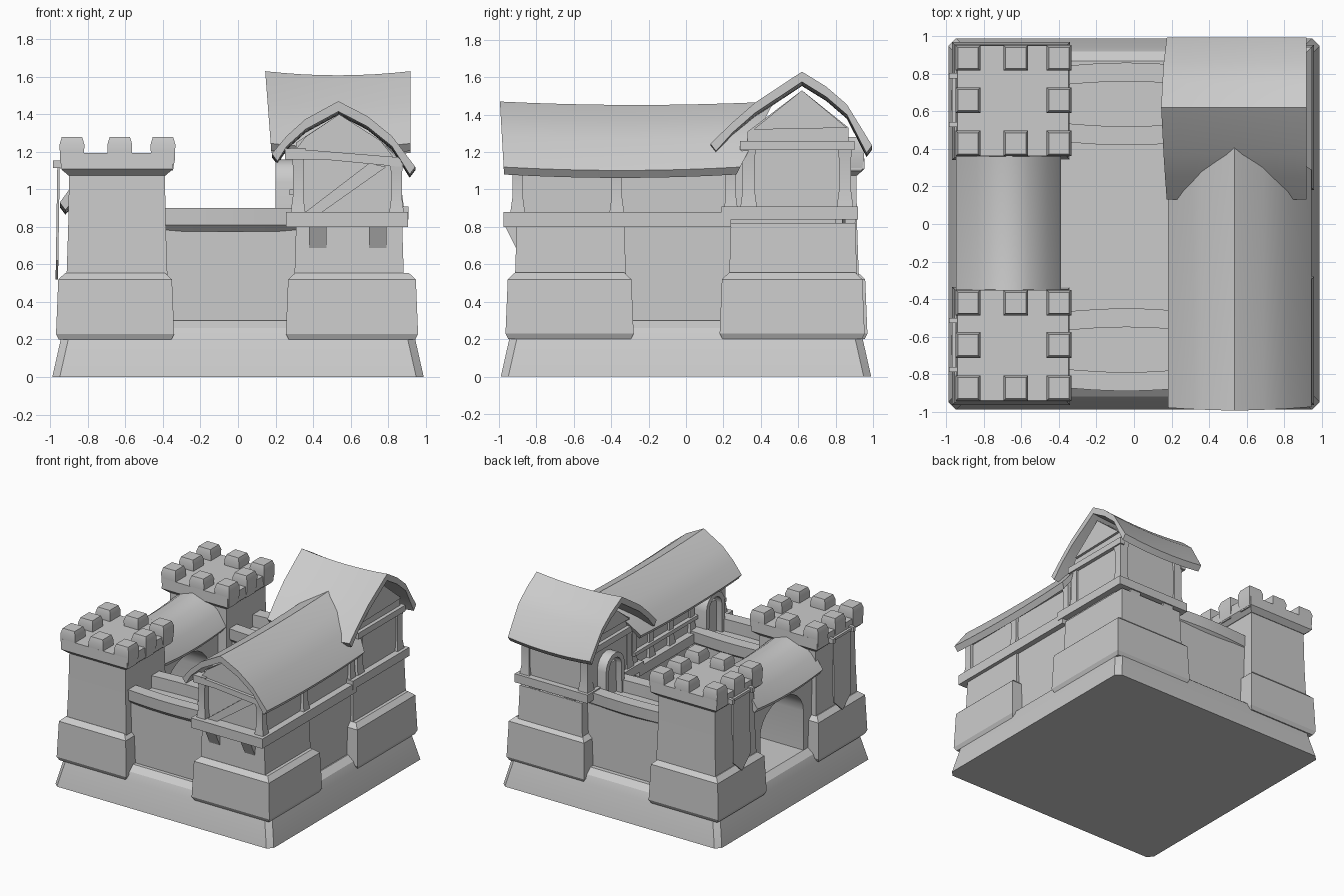
import bpy, bmesh, math

if "Cube" in bpy.data.objects:
    bpy.data.objects.remove(bpy.data.objects["Cube"])


def loft(name, rings, smooth=25):
    """Skin a list of equal-length rings and cap both ends."""
    bm = bmesh.new()
    vs = [[bm.verts.new(p) for p in r] for r in rings]
    n = len(rings[0])
    for a, b in zip(vs, vs[1:]):
        for i in range(n):
            bm.faces.new((a[i], a[(i + 1) % n], b[(i + 1) % n], b[i]))
    bm.faces.new(vs[0])
    bm.faces.new(vs[-1][::-1])
    bmesh.ops.recalc_face_normals(bm, faces=bm.faces)
    me = bpy.data.meshes.new(name)
    bm.to_mesh(me)
    bm.free()
    me.shade_smooth()
    me.set_sharp_from_angle(angle=math.radians(smooth))
    ob = bpy.data.objects.new(name, me)
    bpy.context.collection.objects.link(ob)
    return ob


def stack(name, x0, x1, y0, y1, levels, c=0.0):
    """Vertical block: levels are (z, inset); c chamfers the plan corners."""
    rings = []
    for z, i in levels:
        a, b, d, e = x0 + i, x1 - i, y0 + i, y1 - i
        if c:
            r = [(a + c, d), (b - c, d), (b, d + c), (b, e - c),
                 (b - c, e), (a + c, e), (a, e - c), (a, d + c)]
        else:
            r = [(a, d), (b, d), (b, e), (a, e)]
        rings.append([(x, y, z) for x, y in r])
    return loft(name, rings)


def box(name, x0, x1, y0, y1, z0, z1):
    return stack(name, x0, x1, y0, y1, [(z0, 0), (z1, 0)])


def prism(name, prof, axis, a, b):
    """Extrude a (u, z) profile along x or y."""
    f = (lambda u, z, t: (t, u, z)) if axis == 'x' else (lambda u, z, t: (u, t, z))
    return loft(name, [[f(u, z, t) for u, z in prof] for t in (a, b)])


def roof(name, outer, axis, a, b, sag, rake_a=0.0, rake_b=0.0, thick=0.055, smooth=40):
    """Sagging roof shell; rakes push the ridge past the eaves at each end."""
    lo, hi = min(z for _, z in outer), max(z for _, z in outer)
    inner = [(u, z - thick) for u, z in outer]
    inner[0] = (outer[0][0] + 0.03, outer[0][1] - 0.04)
    inner[-1] = (outer[-1][0] - 0.03, outer[-1][1] - 0.04)
    prof = outer + inner[::-1]
    rings = []
    for k in range(9):
        t = k / 8
        ring = []
        for u, z in prof:
            h = (z - lo) / (hi - lo)
            s = (a - rake_a * h) * (1 - t) + (b + rake_b * h) * t
            zz = z - sag * 4 * t * (1 - t)
            ring.append((s, u, zz) if axis == 'x' else (u, s, zz))
        rings.append(ring)
    return loft(name, rings, smooth)


def post(name, x, y, z0, z1, w=0.08):
    """Timber post flaring at both ends."""
    h = w / 2
    return stack(name, x - h, x + h, y - h, y + h,
                 [(z0, 0), (z0 + 0.09, 0.012), (z1 - 0.09, 0.012), (z1, 0)])


FOOT = [(0.2, 0.015), (0.23, 0), (0.52, 0.012), (0.555, 0.05)]

# Sloped plinth
stack("base", -0.99, 0.99, -0.99, 0.99,
      [(0, 0), (0.2, 0.045), (0.26, 0.07), (0.3, 0.12)], c=0.04)

# Two battlemented towers, with banners on the outer side
for tag, cy in (("front", -0.645), ("back", 0.66)):
    stack(tag + "_tower_foot", -0.97, -0.34, cy - 0.32, cy + 0.31, FOOT)
    stack(tag + "_tower_shaft", -0.915, -0.375, cy - 0.27, cy + 0.265,
          [(0.5, 0), (0.8, 0.01), (1.1, 0.015)])
    stack(tag + "_tower_rim", -0.945, -0.345, cy - 0.3, cy + 0.295,
          [(1.075, 0.04), (1.11, 0), (1.195, 0.003)])
    for i, mx in enumerate((-0.885, -0.63, -0.40)):
        for j, my in enumerate((-0.23, 0, 0.225)):
            if (i, j) != (1, 1):
                stack(tag + "_merlon", mx - 0.066, mx + 0.066, cy + my - 0.068, cy + my + 0.068,
                      [(1.1, 0.014), (1.16, 0.002), (1.24, 0), (1.28, 0.012)])
    box(tag + "_banner_pole", -0.97, -0.95, cy - 0.14, cy + 0.14, 1.125, 1.145)
    for s in (-1, 1):
        box(tag + "_pole_knob", -0.985, -0.92, cy + s * 0.13 - 0.014, cy + s * 0.13 + 0.014, 1.115, 1.155)
    cloth = [(cy - 0.11, 1.135), (cy + 0.11, 1.135), (cy + 0.11, 0.62), (cy, 0.52), (cy - 0.11, 0.62)]
    loft(tag + "_banner", [[(x - (1.135 - z) * 0.015, y, z) for y, z in cloth] for x in (-0.963, -0.95)])

# Arched gatehouse between the towers
arch = [(0.28 * math.cos(math.pi * k / 12), 0.62 + 0.22 * math.sin(math.pi * k / 12)) for k in range(13)]
prism("gate_arch", [(0.42, 0.25), (0.42, 1.0), (-0.4, 1.0), (-0.4, 0.25), (-0.28, 0.25)]
      + arch[::-1] + [(0.28, 0.25)], 'x', -0.87, -0.46)
roof("gate_roof", [(-0.95, 0.93), (-0.87, 1.04), (-0.77, 1.12), (-0.665, 1.155),
                   (-0.56, 1.12), (-0.46, 1.04), (-0.39, 0.93)], 'y', -0.42, 0.43, 0.025, thick=0.09)

# Front and back curtain walls with bowed parapets
for tag, s, c in (("front", -1, -0.67), ("back", 1, 0.64)):
    box(tag + "_curtain_wall", -0.42, 0.34, c - 0.17, c + 0.195, 0.2, 0.8)
    for side, d in (("outer", s), ("inner", -s)):
        prof = [(0.16, 0.775), (0.195, 0.81), (0.2, 0.9), (0.1, 0.9), (0.1, 0.78)]
        rings = []
        for k in range(9):
            x = -0.4 + 0.72 * k / 8
            bow = 0.02 * math.sin(math.pi * k / 8)
            rings.append([(x, c + d * (u + bow), z) for u, z in prof])
        loft(tag + "_" + side + "_parapet", rings)

# Stone lower storey of the two halls
box("hall_core", 0.31, 0.86, -0.8, 0.8, 0.2, 0.86)
for tag, y0, y1 in (("front", -0.965, -0.28), ("back", 0.18, 0.955)):
    stack(tag + "_hall_foot", 0.255, 0.96, y0, y1, FOOT)
    stack(tag + "_hall_shaft", 0.3, 0.885, y0 + 0.05, y1 - 0.04, [(0.5, 0), (0.82, 0.01)])
stack("front_hall_band", 0.255, 0.905, -0.975, 0.24, [(0.8, 0), (0.88, 0)])
stack("back_hall_band", 0.25, 0.91, 0.19, 0.92, [(0.84, 0), (0.91, 0)])

# Wedge brackets under the timber bands
for x in (0.425, 0.745):
    prism("front_bracket", [(-0.965, 0.8), (-0.87, 0.8), (-0.87, 0.66), (-0.9, 0.67)], 'x', x - 0.047, x + 0.047)
    prism("back_bracket", [(0.91, 0.84), (0.85, 0.84), (0.85, 0.72), (0.88, 0.75)], 'x', x - 0.047, x + 0.047)

# Timber upper storeys
prism("front_hall_upper", [(0.31, 0.85), (0.85, 0.85), (0.85, 1.17), (0.76, 1.26),
                           (0.54, 1.4), (0.31, 1.25)], 'y', -0.88, 0.4)
prism("back_hall_upper", [(0.33, 0.87), (0.87, 0.87), (0.87, 1.33), (0.62, 1.53), (0.33, 1.31)], 'x', 0.28, 0.86)
for y in (-0.9, -0.37, 0.24):
    post("hall_right_post", 0.845, y, 0.87, 1.17)
for y in (-0.9, -0.5, -0.23, 0.03, 0.25):
    post("hall_court_post", 0.32, y, 0.87, 1.22)
for x in (0.31, 0.84):
    for y in (0.335, 0.85):
        post("back_hall_post", x, y, 0.9, 1.26, 0.09)
box("hall_right_beam", 0.83, 0.875, -0.92, 0.27, 1.12, 1.17)
box("hall_court_beam", 0.285, 0.33, -0.92, 0.27, 1.17, 1.22)
box("hall_court_sill", 0.275, 0.33, -0.92, 0.27, 0.97, 1.0)

# Gable framing
prism("front_gable_beam", [(0.25, 1.16), (0.45, 1.16), (0.87, 1.12), (0.87, 1.17), (0.5, 1.2), (0.25, 1.22)],
      'y', -0.94, -0.87)
prism("front_gable_brace", [(0.36, 0.88), (0.45, 0.88), (0.79, 1.12), (0.7, 1.14)], 'y', -0.915, -0.87)
prism("front_gable_panel", [(0.29, 1.19), (0.83, 1.17), (0.76, 1.26), (0.54, 1.4), (0.36, 1.28)], 'y', -0.915, -0.87)
for tag, xa, xb in (("right", 0.85, 0.89), ("left", 0.25, 0.29)):
    box("back_gable_beam_" + tag, xa, xb, 0.29, 0.9, 1.21, 1.26)
    prism("back_gable_panel_" + tag, [(0.36, 1.32), (0.86, 1.33), (0.62, 1.53)], 'x', xa + 0.01, xb - 0.01)

# Arched door surrounds opening onto the wall walks
for tag, y in (("front", -0.67), ("back", 0.63)):
    def hoop(r):
        return [(y + r * math.cos(math.pi * k / 8), 1.04 + r * math.sin(math.pi * k / 8)) for k in range(9)]
    frame = ([(y + 0.12, 0.8)] + hoop(0.12) + [(y - 0.12, 0.8), (y - 0.085, 0.8)]
             + hoop(0.08)[::-1] + [(y + 0.085, 0.8)])
    prism(tag + "_door_frame", frame, 'x', 0.2, 0.32)
    box(tag + "_door", 0.25, 0.3, y - 0.085, y + 0.085, 0.8, 1.06)

# Sagging roofs
roof("front_hall_roof", [(0.18, 1.19), (0.26, 1.285), (0.36, 1.375), (0.535, 1.47),
                         (0.69, 1.39), (0.82, 1.285), (0.945, 1.12)], 'y', -0.975, 0.29, 0.018, 0.02, 0.18)
roof("back_hall_roof", [(0.13, 1.245), (0.25, 1.36), (0.37, 1.465), (0.62, 1.63),
                        (0.75, 1.55), (0.86, 1.455), (0.995, 1.235)], 'x', 0.175, 0.92, 0.022, 0.03, 0)
